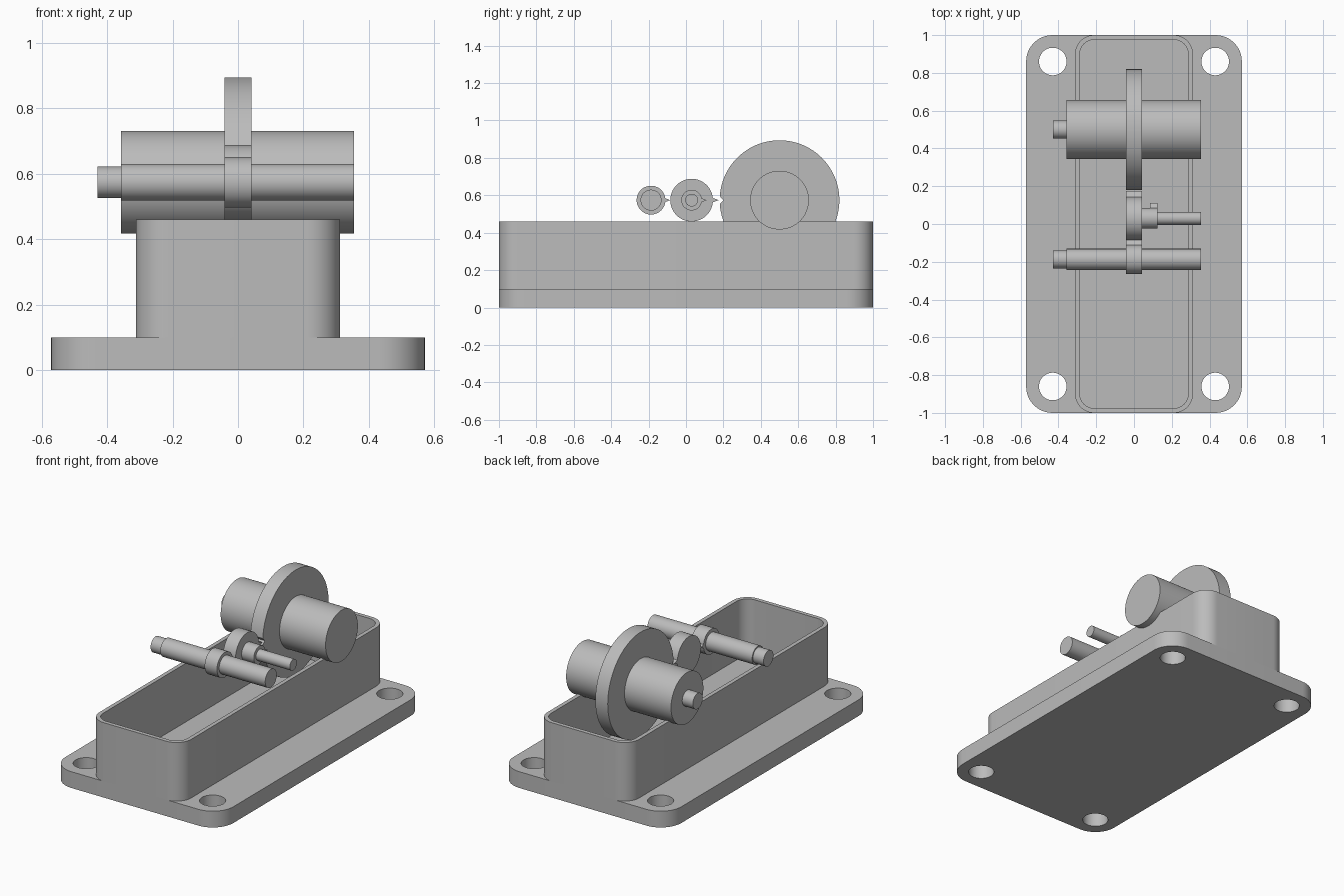
import bpy, bmesh
from math import sin, cos, pi, radians

cube = bpy.data.objects.get("Cube")
if cube:
    bpy.data.objects.remove(cube)

# Single plain grey
grey = bpy.data.materials.new("plain grey")
grey.use_nodes = True
colour = (0.5, 0.5, 0.5, 1)
grey.diffuse_color = colour
grey.node_tree.nodes["Principled BSDF"].inputs["Base Color"].default_value = colour


def arc(cx, cy, r, start, end, n):
    return [(cx + r * cos(start + (end - start) * i / n),
             cy + r * sin(start + (end - start) * i / n)) for i in range(n + 1)]


def circle(cx, cy, r, n=48):
    return arc(cx, cy, r, 0, 2 * pi, n)[:-1]


def rounded_rect(hx, hy, r):
    pts = []
    for k, (sx, sy) in enumerate([(1, 1), (-1, 1), (-1, -1), (1, -1)]):
        pts += arc(sx * (hx - r), sy * (hy - r), r, k * pi / 2, (k + 1) * pi / 2, 12)
    return pts


def finish(obj):
    obj.data.materials.clear()
    obj.data.materials.append(grey)
    bpy.ops.object.select_all(action='DESELECT')
    obj.select_set(True)
    bpy.context.view_layer.objects.active = obj
    bpy.ops.object.shade_smooth_by_angle(angle=radians(30))


def plate(name, outlines, z0, z1):
    """Extrude a filled outline, with any inner outlines left open."""
    curve = bpy.data.curves.new(name, 'CURVE')
    curve.dimensions = '2D'
    curve.fill_mode = 'BOTH'
    curve.extrude = (z1 - z0) / 2
    for pts in outlines:
        s = curve.splines.new('POLY')
        s.points.add(len(pts) - 1)
        for p, (x, y) in zip(s.points, pts):
            p.co = (x, y, 0, 1)
        s.use_cyclic_u = True
    temp = bpy.data.objects.new(name + "_outline", curve)
    bpy.context.collection.objects.link(temp)
    graph = bpy.context.evaluated_depsgraph_get()
    mesh = bpy.data.meshes.new_from_object(temp.evaluated_get(graph))
    bpy.data.objects.remove(temp)
    bm = bmesh.new()
    bm.from_mesh(mesh)
    bmesh.ops.remove_doubles(bm, verts=bm.verts, dist=0.0001)
    bmesh.ops.recalc_face_normals(bm, faces=bm.faces)
    bm.to_mesh(mesh)
    bm.free()
    obj = bpy.data.objects.new(name, mesh)
    obj.location.z = (z0 + z1) / 2
    bpy.context.collection.objects.link(obj)
    finish(obj)


AXIS_Z = 0.574


def drum(name, y, r, x0, x1, tooth=0, notch=0, n=64):
    """Cylinder along x, with an optional tooth at +y or notch at -y."""
    pts = circle(0, 0, r, n)
    pts[0] = (r + tooth, 0)
    pts[n // 2] = (notch - r, 0)
    bm = bmesh.new()
    face = bm.faces.new([bm.verts.new((x0, a, b)) for a, b in pts])
    ext = bmesh.ops.extrude_face_region(bm, geom=[face])["geom"]
    for v in ext:
        if isinstance(v, bmesh.types.BMVert):
            v.co.x = x1
    bmesh.ops.recalc_face_normals(bm, faces=bm.faces)
    mesh = bpy.data.meshes.new(name)
    bm.to_mesh(mesh)
    bm.free()
    obj = bpy.data.objects.new(name, mesh)
    obj.location = (0, y, AXIS_Z)
    bpy.context.collection.objects.link(obj)
    finish(obj)


# Mounting flange with four bolt holes, and the open housing on it
holes = [circle(sx * 0.43, sy * 0.86, 0.073) for sx in (-1, 1) for sy in (-1, 1)]
plate("mounting_flange", [rounded_rect(0.571, 1, 0.14)] + holes, 0, 0.1)
plate("housing_walls", [rounded_rect(0.312, 1, 0.1),
                        rounded_rect(0.287, 0.975, 0.075)], 0.1, 0.46)

# Large wheel and its thick shaft
drum("large_wheel", 0.5, 0.32, -0.042, 0.042, notch=0.02, n=96)
drum("large_shaft", 0.5, 0.157, -0.358, 0.355)
drum("large_shaft_end", 0.5, 0.048, -0.43, -0.358)

# Middle wheel, one-sided stepped shaft with a small tooth
drum("middle_wheel", 0.03, 0.114, -0.042, 0.042, tooth=0.032)
drum("middle_hub", 0.03, 0.055, 0.042, 0.125)
drum("middle_hub_tooth", 0.03, 0.054, 0.085, 0.124, tooth=0.027, n=32)
drum("middle_shaft", 0.03, 0.034, 0.125, 0.355)

# Front shaft with a toothed collar
drum("front_collar", -0.187, 0.077, -0.042, 0.042, tooth=0.025, n=48)
drum("front_shaft", -0.187, 0.056, -0.358, 0.355)
drum("front_shaft_end", -0.187, 0.048, -0.43, -0.358)
